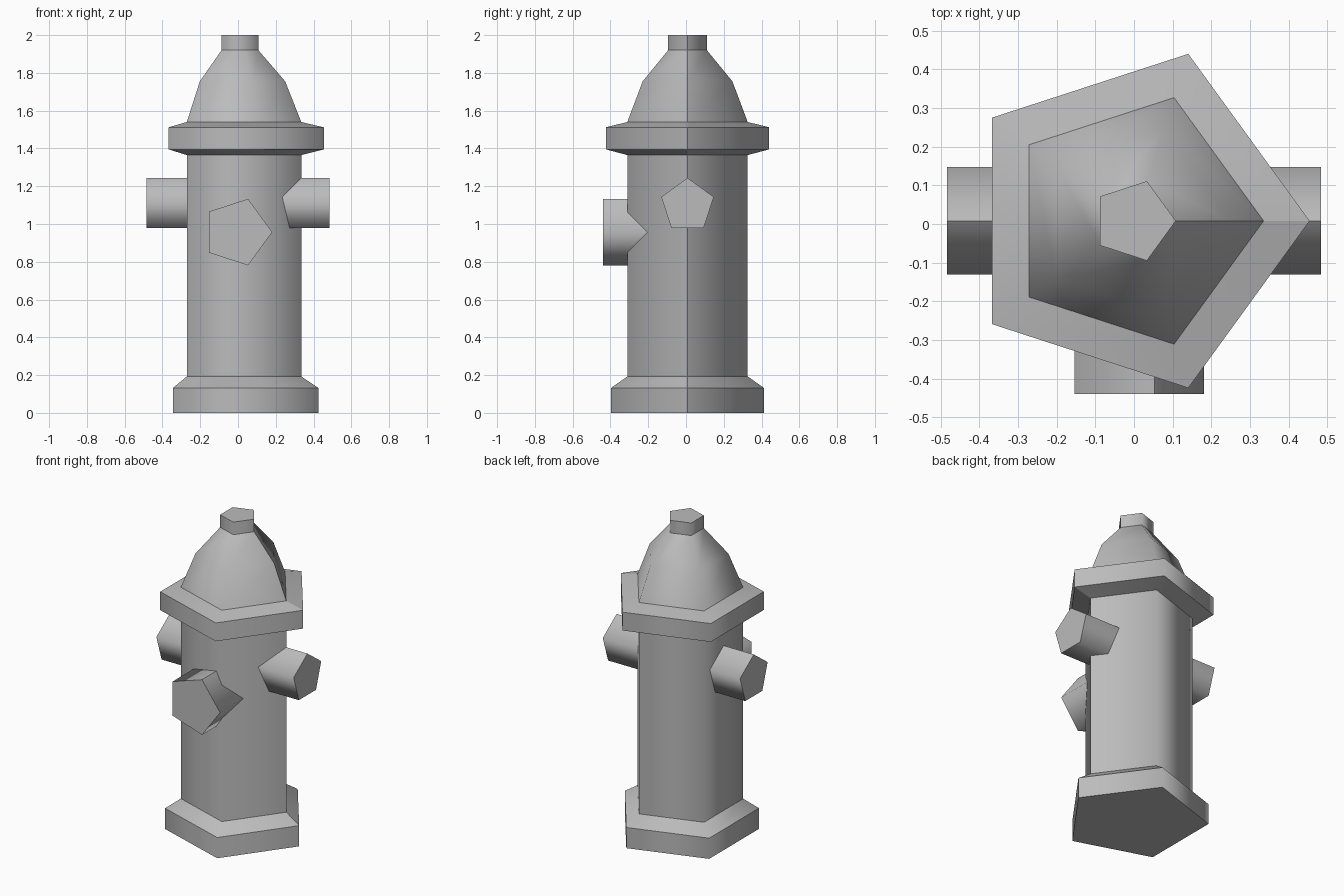
import bpy, bmesh, math
from mathutils import Matrix, Vector

SIDES = 5
Y_AXIS = 0.008   # depth of the column's centre line

cube = bpy.data.objects.get("Cube")
if cube:
    bpy.data.objects.remove(cube, do_unlink=True)

grey = bpy.data.materials.new("plain grey")
grey.use_nodes = True
COLOUR = (0.5, 0.5, 0.5, 1)
grey.diffuse_color = COLOUR
grey.node_tree.nodes["Principled BSDF"].inputs["Base Color"].default_value = COLOUR


def turned(name, profile, matrix, soft=(), seam=0):
    """Five-sided turned solid from (radius, height) pairs along local z.
    Sides are smooth; rings are sharp unless in soft; one seam stays sharp."""
    bm = bmesh.new()
    rings = []
    for r, h in profile:
        angles = [math.tau * i / SIDES for i in range(SIDES)]
        rings.append([bm.verts.new((r * math.cos(a), r * math.sin(a), h)) for a in angles])
    for low, high in zip(rings, rings[1:]):
        for i in range(SIDES):
            j = (i + 1) % SIDES
            bm.faces.new((low[i], low[j], high[j], high[i])).smooth = True
    bm.faces.new(rings[0][::-1])
    bm.faces.new(rings[-1])
    # crease the rings and the seam
    for k, ring in enumerate(rings):
        if k not in soft:
            for i in range(SIDES):
                bm.edges.get((ring[i], ring[(i + 1) % SIDES])).smooth = False
    for low, high in zip(rings, rings[1:]):
        bm.edges.get((low[seam], high[seam])).smooth = False
    bm.transform(matrix)
    bmesh.ops.recalc_face_normals(bm, faces=bm.faces)
    mesh = bpy.data.meshes.new(name)
    bm.to_mesh(mesh)
    bm.free()
    mesh.materials.append(grey)
    obj = bpy.data.objects.new(name, mesh)
    bpy.context.collection.objects.link(obj)
    return obj


# column: base, barrel, rim, domed bonnet and top nut
turned("hydrant_column", [
    (0.426, 0), (0.426, 0.132), (0.335, 0.193), (0.335, 1.365),
    (0.454, 1.395), (0.454, 1.512), (0.335, 1.54), (0.25, 1.755),
    (0.108, 1.92), (0.108, 2.0)],
    Matrix.Translation((0, Y_AXIS, 0)), soft=(7,))

# side outlets: one bar through the barrel, a corner pointing up
turned("side_outlets", [(0.146, -0.484), (0.146, 0.484)],
       Matrix.Translation((0, Y_AXIS, 1.098))
       @ Matrix.Rotation(math.pi / 2, 4, "Y") @ Matrix.Rotation(math.pi, 4, "Z"))

# front outlet: a corner pointing to the left, local z towards the front
turned("front_outlet", [(0.185, 0), (0.185, 0.439)],
       Matrix.Translation((-0.004, 0, 0.957)) @ Matrix.Rotation(math.pi / 2, 4, "X"),
       seam=1)
